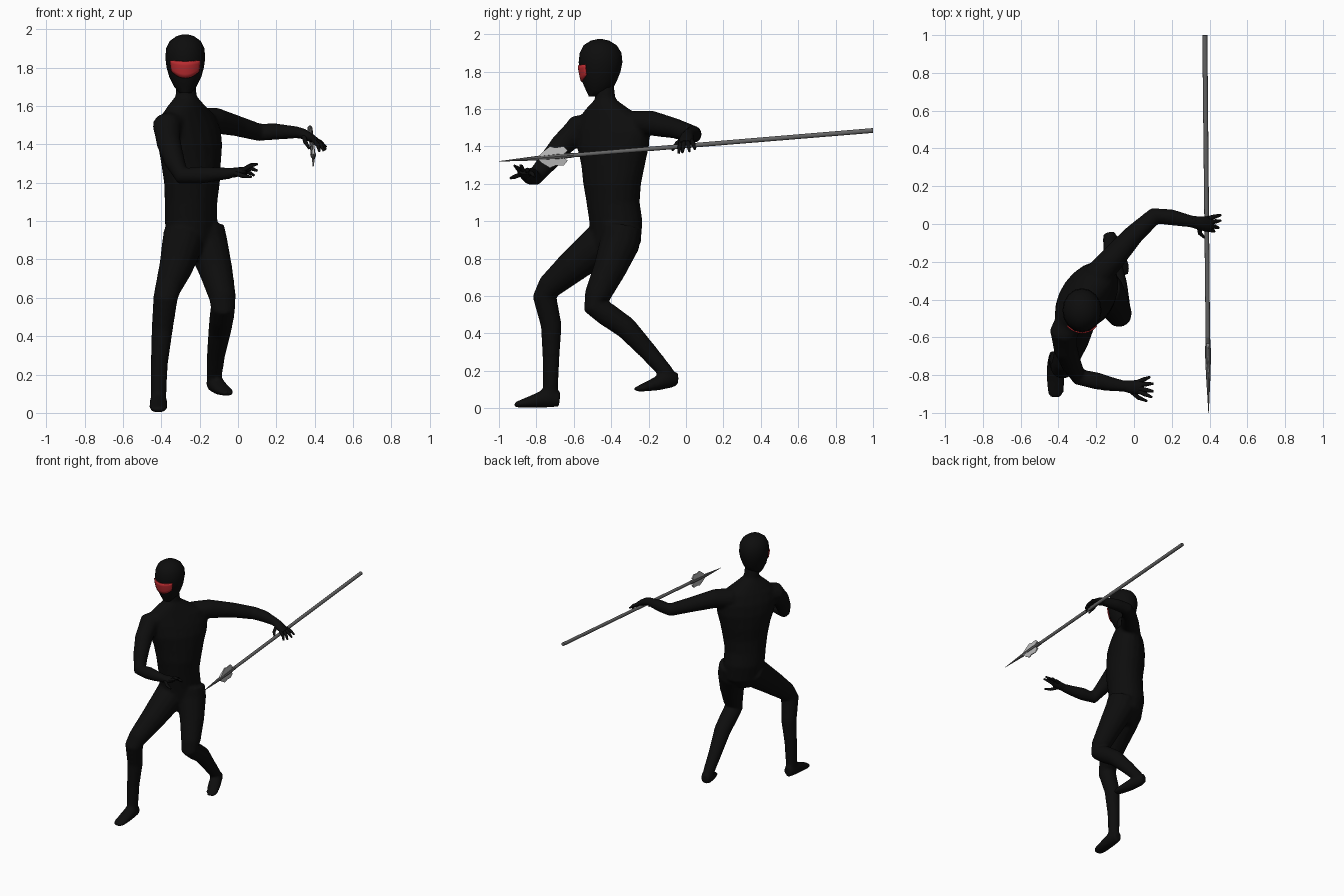
import bpy, bmesh, math
from mathutils import Vector


def material(name, rgb):
    m = bpy.data.materials.new(name)
    m.diffuse_color = (*rgb, 1)
    return m


BLACK = material("black suit", (0.004, 0.004, 0.004))
RED = material("red visor", (0.50, 0.025, 0.03))
GREY = material("grey shaft", (0.13, 0.13, 0.13))
LIGHT = material("light blade", (0.5, 0.5, 0.5))


def make(name, bm, mat, angle=60):
    bmesh.ops.recalc_face_normals(bm, faces=bm.faces)
    me = bpy.data.meshes.new(name)
    bm.to_mesh(me)
    bm.free()
    ob = bpy.data.objects.new(name, me)
    bpy.context.collection.objects.link(ob)
    me.materials.append(mat)
    bpy.ops.object.select_all(action='DESELECT')
    ob.select_set(True)
    bpy.context.view_layer.objects.active = ob
    if angle:
        bpy.ops.object.shade_smooth_by_angle(angle=math.radians(angle))
    return ob


def loft(bm, rings):
    rows = [[bm.verts.new(p) for p in r] for r in rings]
    n = len(rows[0])
    for a, b in zip(rows, rows[1:]):
        for i in range(n):
            bm.faces.new((a[i], a[(i + 1) % n], b[(i + 1) % n], b[i]))
    bm.faces.new(rows[0][::-1])
    bm.faces.new(rows[-1])


def tube(bm, pts, n=14):
    """Round tube through (x, y, z, radius[, flatness])."""
    c = [Vector(p[:3]) for p in pts]
    whole = (c[-1] - c[0]).normalized()
    ref = Vector((0, 1, 0)) if abs(whole.z) > 0.75 else Vector((0, 0, 1))
    rings = []
    for i, p in enumerate(pts):
        t = (c[min(i + 1, len(c) - 1)] - c[max(i - 1, 0)]).normalized()
        u = t.cross(ref).normalized()
        v = u.cross(t)
        flat = p[4] if len(p) > 4 else 1
        rings.append([c[i] + p[3] * (math.cos(k * math.tau / n) * u + flat * math.sin(k * math.tau / n) * v)
                      for k in range(n)])
    loft(bm, rings)


def slices(bm, rows, n=20):
    """Horizontal ellipses (cx, cy, z, a, b, turn in degrees)."""
    rings = []
    for cx, cy, z, a, b, deg in rows:
        ca, sa = math.cos(math.radians(deg)), math.sin(math.radians(deg))
        ring = []
        for k in range(n):
            x, y = a * math.cos(k * math.tau / n), b * math.sin(k * math.tau / n)
            ring.append((cx + x * ca - y * sa, cy + x * sa + y * ca, z))
        rings.append(ring)
    loft(bm, rings)


# Body: torso, neck, limbs and feet fused into one skin
bm = bmesh.new()
slices(bm, [(-.235, -.40, .80, .08, .07, 50), (-.24, -.375, .88, .145, .115, 50),
            (-.245, -.375, 1.0, .15, .13, 52), (-.245, -.39, 1.1, .15, .13, 52),
            (-.24, -.395, 1.2, .165, .135, 54), (-.245, -.39, 1.3, .185, .14, 55),
            (-.25, -.39, 1.4, .215, .14, 55), (-.255, -.39, 1.48, .225, .125, 55),
            (-.26, -.40, 1.55, .20, .10, 55), (-.268, -.42, 1.6, .13, .08, 55),
            (-.27, -.43, 1.645, .065, .06, 55)])
tube(bm, [(-.27, -.43, 1.56, .07), (-.27, -.43, 1.64, .056), (-.272, -.44, 1.76, .05)])
# right leg (forward) and foot
tube(bm, [(-.28, -.40, .93, .11), (-.295, -.48, .86, .105), (-.325, -.61, .755, .088),
          (-.365, -.73, .65, .068), (-.378, -.757, .60, .064), (-.395, -.72, .44, .056),
          (-.41, -.722, .26, .045), (-.415, -.725, .08, .04)])
tube(bm, [(-.415, -.675, .048, .032, 1.25), (-.415, -.74, .056, .046, 1.15), (-.415, -.82, .036, .048, .72),
          (-.415, -.89, .022, .044, .45), (-.415, -.918, .018, .028, .4)])
# left leg (trailing) and foot
tube(bm, [(-.18, -.345, .96, .11), (-.16, -.355, .88, .108), (-.115, -.41, .74, .088),
          (-.08, -.475, .60, .07), (-.078, -.49, .55, .064), (-.085, -.42, .50, .064),
          (-.095, -.32, .43, .06), (-.115, -.20, .30, .048), (-.125, -.10, .185, .04)])
tube(bm, [(-.135, -.045, .155, .03, 1.1), (-.125, -.085, .158, .043, 1.15), (-.095, -.16, .13, .046, .8),
          (-.06, -.24, .107, .042, .45), (-.05, -.272, .1, .026, .4)])
# right arm
tube(bm, [(-.33, -.50, 1.50, .08), (-.372, -.575, 1.495, .075), (-.362, -.66, 1.41, .064),
          (-.33, -.745, 1.31, .054), (-.29, -.81, 1.235, .046), (-.20, -.83, 1.24, .046),
          (-.12, -.848, 1.245, .038), (-.03, -.862, 1.25, .028)])
# left arm
tube(bm, [(-.2, -.28, 1.515, .075), (-.12, -.19, 1.525, .068), (0, -.055, 1.495, .054),
          (.11, .043, 1.463, .046), (.2, .035, 1.467, .043), (.33, .008, 1.462, .029)])
body = make("body", bm, BLACK, 0)
rm = body.modifiers.new("fuse", 'REMESH')
rm.mode = 'VOXEL'
rm.voxel_size = 0.011
rm.use_smooth_shade = True
sm = body.modifiers.new("soften", 'SMOOTH')
sm.factor = 0.5
sm.iterations = 4

# Head: z, half width, front y, back y
HEAD = [(1.668, .03, -.52, -.46), (1.70, .058, -.535, -.395), (1.75, .083, -.557, -.37),
        (1.80, .097, -.568, -.35), (1.85, .104, -.574, -.34), (1.90, .10, -.568, -.345),
        (1.94, .08, -.548, -.37), (1.965, .045, -.51, -.41), (1.973, .015, -.475, -.445)]
HX = -.275
bm = bmesh.new()
slices(bm, [(HX, (f + b) / 2, z, w, (b - f) / 2, 0) for z, w, f, b in HEAD], 16)
make("head", bm, BLACK)


def head_point(ang, z, grow):
    for p, q in zip(HEAD, HEAD[1:]):
        if p[0] <= z <= q[0]:
            t = (z - p[0]) / (q[0] - p[0])
            w, f, b = (p[i] + (q[i] - p[i]) * t for i in (1, 2, 3))
            return (HX + (w + grow) * math.sin(ang), (f + b) / 2 - ((b - f) / 2 + grow) * math.cos(ang), z)


# Visor: thin plate following the face, lower edge dipping in the middle
bm = bmesh.new()
grid = []
for i in range(13):
    u = i / 6 - 1
    low, high = 1.745 + .035 * u * u, 1.832 + .006 * abs(u)
    grid.append([bm.verts.new(head_point(u * .83, low + (high - low) * j / 4, .007)) for j in range(5)])
for a, b in zip(grid, grid[1:]):
    for j in range(4):
        bm.faces.new((a[j], b[j], b[j + 1], a[j + 1]))
visor = make("visor", bm, RED)
sol = visor.modifiers.new("plate", 'SOLIDIFY')
sol.thickness = 0.008
sol.offset = -1


def hand(name, palm, fingers):
    bm = bmesh.new()
    tube(bm, palm, 12)
    for base, knuckle, tip in fingers:
        tube(bm, [(*base, .013), (*knuckle, .0115), (*tip, .006)], 8)
    make(name, bm, BLACK)


# Open right hand
hand("right_hand",
     [(-.06, -.857, 1.25, .027), (-.02, -.862, 1.253, .034, .75), (.02, -.864, 1.26, .038, .6),
      (.045, -.864, 1.266, .03, .5)],
     [((.02, -.838, 1.258), (.055, -.822, 1.255), (.085, -.81, 1.238)),
      ((.03, -.852, 1.265), (.07, -.847, 1.275), (.102, -.845, 1.262)),
      ((.03, -.872, 1.268), (.07, -.88, 1.292), (.103, -.885, 1.298)),
      ((.025, -.885, 1.265), (.06, -.902, 1.285), (.095, -.917, 1.297)),
      ((-.015, -.885, 1.25), (.025, -.92, 1.236), (.07, -.938, 1.23))])

# Left hand draped over the shaft
hand("left_hand",
     [(.30, .014, 1.464, .03), (.34, .006, 1.455, .034, .8), (.38, .0, 1.435, .04, .55),
      (.41, .0, 1.418, .032, .5)],
     [((.39, .028, 1.43), (.43, .04, 1.412), (.46, .047, 1.385)),
      ((.40, .01, 1.425), (.435, .014, 1.403), (.458, .018, 1.372)),
      ((.40, -.01, 1.425), (.43, -.014, 1.40), (.448, -.02, 1.366)),
      ((.39, -.028, 1.425), (.418, -.034, 1.395), (.425, -.04, 1.362)),
      ((.345, -.018, 1.44), (.35, -.05, 1.415), (.372, -.072, 1.378))])


# Spear
def axis(y):
    return (.385 - .01 * y, y, 1.4025 + .0825 * y)


bm = bmesh.new()
tube(bm, [(*axis(1), .0135), (*axis(0), .0125), (*axis(-.70), .0115)], 10)
make("spear_shaft", bm, GREY, 40)
bm = bmesh.new()
tube(bm, [(*axis(-.60), .012), (*axis(-.68), .016), (*axis(-.80), .012), (*axis(-1), .0012)], 8)
make("spear_point", bm, GREY, 40)

# Swept wings above and below the spear head
bm = bmesh.new()
WING = [(-.80, 0), (-.768, .03), (-.727, .058), (-.70, .048), (-.655, .052), (-.632, .026), (-.655, .01),
        (-.655, 0)]
for side in (1, -1):
    faces = []
    for dx in (.009, -.009):
        vs = [bm.verts.new((axis(y)[0] + dx * (1 - h / .08), y, axis(y)[2] + side * h)) for y, h in WING]
        faces.append(vs)
        bm.faces.new(vs)
    a, b = faces
    for i in range(len(a)):
        j = (i + 1) % len(a)
        bm.faces.new((a[i], a[j], b[j], b[i]))
make("spear_wings", bm, LIGHT, 20)
